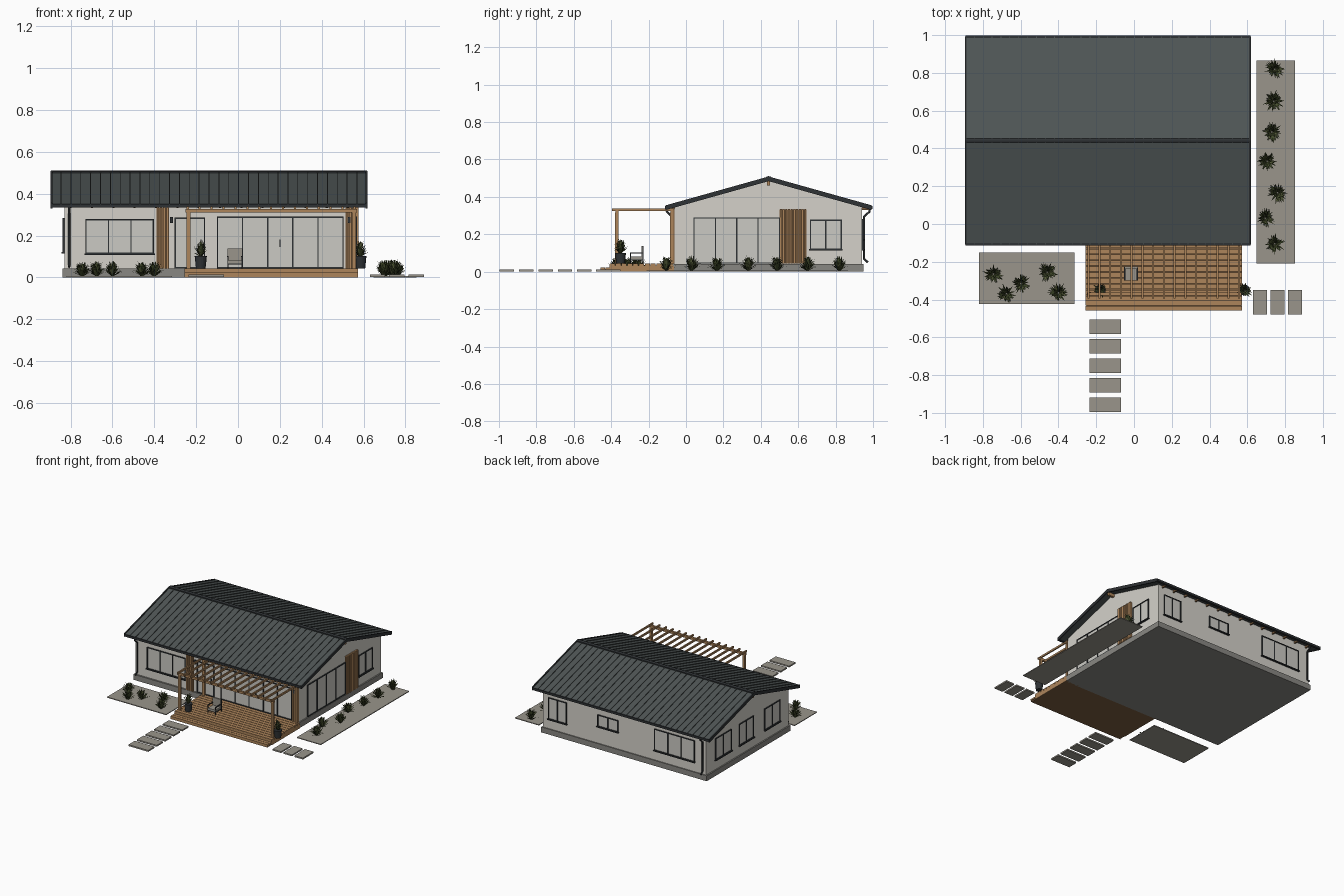
import bpy, bmesh, math, random
from mathutils import Vector, Matrix

if "Cube" in bpy.data.objects:
    bpy.data.objects.remove(bpy.data.objects["Cube"])
random.seed(4)

def mat(name, c):
    m = bpy.data.materials.new(name)
    m.diffuse_color = (*c, 1)
    m.use_nodes = True
    m.node_tree.nodes["Principled BSDF"].inputs["Base Color"].default_value = m.diffuse_color
    return m

WALL = mat("pale_render", (0.66, 0.64, 0.59))
GLASS = mat("pale_glass", (0.60, 0.59, 0.55))
ROOF = mat("slate_metal", (0.078, 0.092, 0.092))
DARK = mat("charcoal_trim", (0.028, 0.032, 0.035))
WOOD = mat("timber", (0.42, 0.235, 0.105))
BROWN = mat("dark_timber", (0.20, 0.11, 0.05))
STONE = mat("paving_stone", (0.32, 0.30, 0.26))
BASE = mat("foundation_grey", (0.25, 0.245, 0.225))
LEAF = mat("dark_leaf", (0.045, 0.06, 0.02))
LEAF2 = mat("olive_leaf", (0.09, 0.105, 0.04))

def finish(name, bm, *mats):
    me = bpy.data.meshes.new(name)
    bmesh.ops.recalc_face_normals(bm, faces=bm.faces[:])
    bm.to_mesh(me)
    bm.free()
    for m in mats:
        me.materials.append(m)
    ob = bpy.data.objects.new(name, me)
    bpy.context.collection.objects.link(ob)
    return ob

def boxes(name, m, items):
    """items: (x0, x1, y0, y1, z0, z1) joined into one object"""
    bm = bmesh.new()
    for x0, x1, y0, y1, z0, z1 in items:
        mx = Matrix.Translation(((x0+x1)/2, (y0+y1)/2, (z0+z1)/2)) @ Matrix.Diagonal((x1-x0, y1-y0, z1-z0, 1))
        bmesh.ops.create_cube(bm, size=1, matrix=mx)
    return finish(name, bm, m)

def prisms(name, m, pts, spans):
    """y-z profile extruded along each x span"""
    bm = bmesh.new()
    for x0, x1 in spans:
        f = bm.faces.new([bm.verts.new((x0, y, z)) for y, z in pts])
        r = bmesh.ops.extrude_face_region(bm, geom=[f])
        bmesh.ops.translate(bm, vec=(x1-x0, 0, 0), verts=[v for v in r["geom"] if isinstance(v, bmesh.types.BMVert)])
    return finish(name, bm, m)

# House body
X0, X1, Y0, Y1, YC = -0.83, 0.56, -0.062, 0.94, 0.442
SL, RZ = 0.28, 0.503                       # roof slope and ridge height
RX0, RX1, RUN = -0.893, 0.616, 0.55
top = lambda y: RZ - SL * abs(y - YC)

def chevron(run, lo, hi):
    a, b = YC - run, YC + run
    return [(a, top(a)+lo), (YC, RZ+lo), (b, top(b)+lo), (b, top(b)+hi), (YC, RZ+hi), (a, top(a)+hi)]

boxes("foundation", BASE, [(-0.84, 0.57, -0.075, 0.948, 0, 0.042)])
prisms("house_walls", WALL, [(Y0, 0.04), (Y1, 0.04), (Y1, top(Y1)-0.014), (YC, RZ-0.014), (Y0, top(Y0)-0.014)], [(X0, X1)])

# Roof
prisms("roof_panels", ROOF, chevron(RUN, -0.015, 0), [(RX0, RX1)])
n = 32
prisms("roof_seams", ROOF, chevron(RUN, -0.002, 0.005),
       [(RX0 + (RX1-RX0)*i/n - 0.002, RX0 + (RX1-RX0)*i/n + 0.002) for i in range(1, n)])
prisms("ridge_cap", DARK, chevron(0.014, -0.001, 0.008), [(RX0-0.001, RX1+0.001)])
prisms("barge_boards", DARK, chevron(RUN+0.001, -0.019, 0.006), [(RX0-0.003, RX0+0.006), (RX1-0.006, RX1+0.003)])
ez = top(YC + RUN)
boxes("gutters", DARK, [(RX0, RX1, y-0.009, y+0.009, ez-0.015, ez+0.002) for y in (YC-RUN+0.004, YC+RUN-0.004)])
boxes("rafter_tails", BROWN, [(x-0.005, x+0.005, y0, y1, ez-0.018, ez-0.003)
      for i in range(14) for x in [X0+0.03+i*0.102] for y0, y1 in ((-0.095, -0.06), (0.938, 0.98))])
boxes("ridge_beam_ends", WOOD, [(RX0+0.008, X0, YC-0.008, YC+0.008, 0.462, 0.487),
                               (X1, RX1-0.008, YC-0.008, YC+0.008, 0.462, 0.487)])

# Downpipes
for nm, s, wy in (("front", -1, Y0), ("back", 1, Y1)):
    cu = bpy.data.curves.new(nm + "_downpipe", "CURVE")
    cu.dimensions = "3D"
    cu.bevel_depth = 0.006
    cu.bevel_resolution = 2
    cu.use_fill_caps = True
    sp = cu.splines.new("POLY")
    path = [(0.043, ez-0.01), (0.04, 0.32), (0.012, 0.295), (0.012, 0.07), (0.032, 0.05)]
    sp.points.add(len(path)-1)
    for p, (d, z) in zip(sp.points, path):
        p.co = (-0.807, wy + s*d, z, 1)
    cu.materials.append(DARK)
    bpy.context.collection.objects.link(bpy.data.objects.new(nm + "_downpipe", cu))

# Windows and doors on any wall
def on_wall(side, u0, u1, z0, z1, d0, d1):
    if side == "front": return (u0, u1, Y0-d1, Y0-d0, z0, z1)
    if side == "back": return (u0, u1, Y1+d0, Y1+d1, z0, z1)
    if side == "right": return (X1+d0, X1+d1, u0, u1, z0, z1)
    return (X0-d1, X0-d0, u0, u1, z0, z1)

def window(name, side, u0, u1, z0, z1, panes, sill=True):
    t = 0.006
    boxes(name + "_glass", GLASS, [on_wall(side, u0, u1, z0, z1, -0.004, 0.003)])
    bars = [(u0-t/2, u1+t/2, z1-t/2, z1+t/2), (u0-t/2, u1+t/2, z0-t/2, z0+t/2)]
    for i in range(panes + 1):
        u = u0 + (u1-u0)*i/panes
        bars.append((u-t/2, u+t/2, z0, z1))
    parts = [on_wall(side, *b, -0.004, 0.008) for b in bars]
    if sill:
        parts.append(on_wall(side, u0-0.008, u1+0.008, z0-0.007, z0, -0.004, 0.014))
    boxes(name + "_frame", DARK, parts)

window("front_window", "front", -0.726, -0.405, 0.115, 0.275, 3)
window("front_door", "front", -0.30, -0.16, 0.046, 0.282, 1, False)
window("terrace_doors", "front", -0.098, 0.502, 0.046, 0.287, 5, False)
window("side_doors", "right", 0.043, 0.50, 0.046, 0.287, 4, False)
window("side_window", "right", 0.665, 0.83, 0.12, 0.275, 2)
window("back_tall_window", "back", 0.36, 0.51, 0.12, 0.28, 2)
window("back_small_window", "back", -0.08, 0.09, 0.175, 0.26, 2)
window("back_wide_window", "back", -0.73, -0.395, 0.12, 0.28, 3)
for i, (a, b) in enumerate(((0.64, 0.83), (0.37, 0.54), (0.05, 0.23))):
    window(f"left_window_{i+1}", "left", a, b, 0.12, 0.28, 2)
boxes("door_handles", DARK, [on_wall("front", 0.198, 0.204, 0.145, 0.18, 0, 0.014),
                             on_wall("front", -0.18, -0.174, 0.145, 0.18, 0, 0.014)])
boxes("wall_lamps", DARK, [on_wall("front", x-0.007, x+0.007, 0.26, 0.288, 0, 0.018) for x in (-0.318, 0.53)])

# Timber slat cladding
def slats(name, side, u0, u1, count):
    p = (u1-u0)/count
    boxes(name + "_backing", BROWN, [on_wall(side, u0, u1, 0.043, 0.332, -0.002, 0.004)])
    boxes(name, WOOD, [on_wall(side, u0+p*i+p*0.15, u0+p*(i+1)-p*0.15, 0.043, 0.334, 0, 0.015) for i in range(count)])

slats("side_slats", "right", 0.50, 0.645, 10)
slats("entry_slats", "front", -0.39, -0.33, 4)
slats("corner_slats", "front", 0.513, 0.56, 3)

# Deck and step
DX0, DX1 = -0.256, 0.573
boxes("deck_base", BROWN, [(DX0+0.004, DX1-0.004, -0.405, -0.065, 0, 0.034),
                           (DX0+0.004, DX1-0.004, -0.455, -0.40, 0, 0.014)])
pw = 0.342/11
boxes("deck_boards", WOOD, [(DX0, DX1, -0.407+pw*i, -0.407+pw*(i+1)-0.004, 0.03, 0.043) for i in range(11)])
boxes("step_boards", WOOD, [(DX0, DX1, y, y+0.024, 0.01, 0.022) for y in (-0.458, -0.431)])
boxes("deck_fascia", WOOD, [(DX0, DX1, -0.408, -0.403, 0.02, 0.04), (DX0, DX1, -0.457, -0.452, 0, 0.012),
                            (DX1-0.005, DX1, -0.405, -0.065, 0, 0.031), (DX0, DX0+0.005, -0.405, -0.065, 0, 0.031)])

# Pergola
boxes("pergola_posts", WOOD, [(x-0.009, x+0.009, y-0.009, y+0.009, 0.04, 0.316)
                              for x in (-0.237, 0.555) for y in (-0.37, -0.076)])
boxes("pergola_beams", WOOD, [(-0.25, 0.568, y-0.008, y+0.008, 0.31, 0.327) for y in (-0.37, -0.076)])
boxes("pergola_rafters", WOOD, [(x-0.005, x+0.005, -0.395, -0.068, 0.324, 0.338)
                                for i in range(15) for x in [-0.24 + i*0.0569]])

# Garden beds and stepping stones
boxes("garden_beds", STONE, [(0.648, 0.852, -0.21, 0.866, 0, 0.006), (-0.82, -0.316, -0.424, -0.152, 0, 0.006)])
boxes("path_stones", STONE, [(-0.236, -0.068, -0.582-0.1035*i, -0.505-0.1035*i, 0.002, 0.013) for i in range(5)])
boxes("side_stones", STONE, [(0.63+0.093*i, 0.703+0.093*i, -0.48, -0.35, 0.002, 0.013) for i in range(3)])

# Spiky plants
def plant(name, x, y, z, r, h, blades=90):
    bm = bmesh.new()
    for i in range(blades):
        a = random.uniform(0, math.tau)
        t = random.random()
        out = r * (0.15 + 0.85*t) * random.uniform(0.8, 1.1)
        up = h * (1 - 0.75*t*t) * random.uniform(0.75, 1)
        d, s = Vector((math.cos(a), math.sin(a), 0)), Vector((-math.sin(a), math.cos(a), 0)) * 0.0045
        o = Vector((x, y, z)) + d*r*0.08
        mid = o + d*out*0.5 + Vector((0, 0, up*0.65))
        tip = o + d*out + Vector((0, 0, up))
        v = [bm.verts.new(p) for p in (o-s*0.6, o+s*0.6, mid+s, tip, mid-s)]
        f = bm.faces.new(v)
        f.material_index = int(i % 3 == 0)
    finish(name, bm, LEAF, LEAF2)

spots = [(0.745, 0.82), (0.74, 0.65), (0.73, 0.487), (0.705, 0.333), (0.76, 0.165), (0.695, 0.03), (0.745, -0.105),
         (-0.745, -0.265), (-0.60, -0.315), (-0.46, -0.255), (-0.675, -0.37), (-0.40, -0.365)]
for i, (x, y) in enumerate(spots):
    plant(f"bed_plant_{i+1}", x, y, 0.006, 0.056, 0.075 if i > 6 else 0.082)

# Potted plants
for i, x in enumerate((-0.178, 0.585)):
    bm = bmesh.new()
    bmesh.ops.create_cone(bm, cap_ends=True, segments=16, radius1=0.023, radius2=0.029, depth=0.058,
                          matrix=Matrix.Translation((x, -0.35, 0.072)))
    finish(f"plant_pot_{i+1}", bm, DARK)
    plant(f"pot_plant_{i+1}", x, -0.35, 0.098, 0.042, 0.082, 70)

# Terrace chair
cx0, cx1, cy0, cy1 = -0.051, 0.021, -0.30, -0.226
boxes("chair_cushions", STONE, [(cx0+0.004, cx1-0.004, cy0, cy1, 0.066, 0.08), (cx0+0.002, cx1-0.002, cy1-0.012, cy1, 0.078, 0.138)])
legs = [(x, x+0.005, y, y+0.005, 0.043, z) for x in (cx0, cx1-0.005) for y, z in ((cy0, 0.1), (cy1-0.006, 0.138))]
arms = [(x-0.002, x+0.006, cy0, cy1, 0.098, 0.103) for x in (cx0, cx1-0.005)]
boxes("chair_frame", DARK, legs + arms + [(cx0, cx1, cy0, cy1, 0.061, 0.066)])
